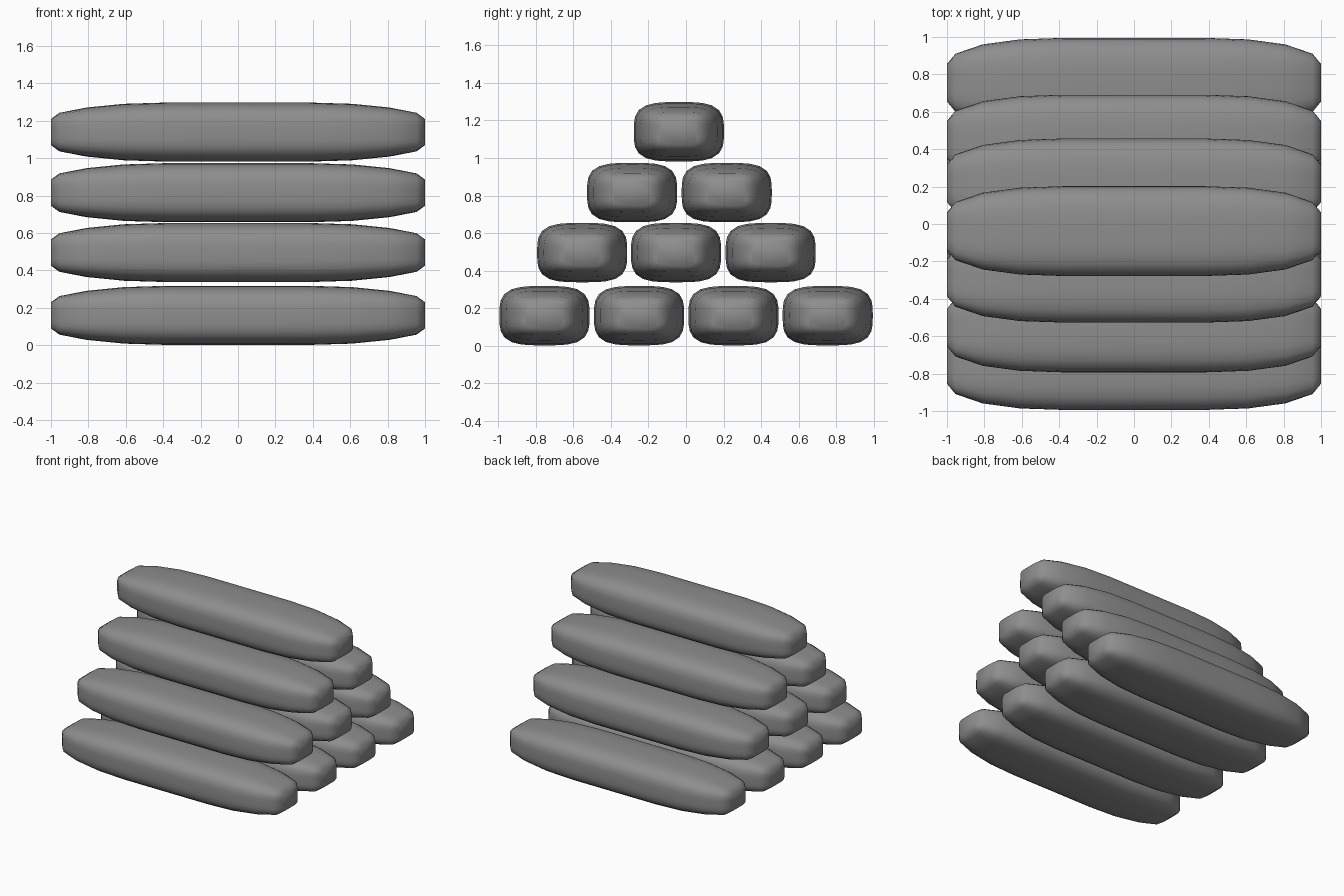
import bpy, bmesh
from math import sin, cos, tau

if "Cube" in bpy.data.objects:
    bpy.data.objects.remove(bpy.data.objects["Cube"])

# Along the length: x, half width, half height, squareness of the section
STATIONS = [(0.0, 0.240, 0.158, 3.5), (0.38, 0.240, 0.158, 3.5), (0.61, 0.232, 0.151, 3.5),
            (0.81, 0.205, 0.131, 3.6), (0.955, 0.155, 0.103, 4.5), (1.0, 0.10, 0.070, 8.0)]
SIDES = 32


def ring(bm, x, w, h, n):
    """Rounded-rectangle cross-section as a superellipse."""
    verts = []
    for i in range(SIDES):
        a = tau * (i + 0.5) / SIDES
        c, s = cos(a), sin(a)
        r = (abs(c) ** n + abs(s) ** n) ** (-1 / n)
        verts.append(bm.verts.new((x, w * r * c, h * r * s)))
    return verts


def sack_mesh():
    bm = bmesh.new()
    stations = [(-x, w, h, n) for x, w, h, n in reversed(STATIONS[1:])] + STATIONS
    rings = [ring(bm, *st) for st in stations]
    for a, b in zip(rings, rings[1:]):
        for i in range(SIDES):
            j = (i + 1) % SIDES
            bm.faces.new((a[i], a[j], b[j], b[i]))
    # Flat end caps
    bm.faces.new(rings[0])
    bm.faces.new(rings[-1])
    bmesh.ops.recalc_face_normals(bm, faces=bm.faces)
    for f in bm.faces:
        f.smooth = True
    me = bpy.data.meshes.new("sack")
    bm.to_mesh(me)
    bm.free()
    return me


# Rows of the stack: height of centre, y centres
ROWS = [(0.160, (-0.754, -0.25, 0.253, 0.755)),
        (0.496, (-0.553, -0.053, 0.451)),
        (0.816, (-0.287, 0.217)),
        (1.140, (-0.038,))]

dark_grey = bpy.data.materials.new("dark_grey")
dark_grey.diffuse_color = (0.27, 0.27, 0.27, 1)
dark_grey.use_nodes = True
dark_grey.node_tree.nodes["Principled BSDF"].inputs["Base Color"].default_value = dark_grey.diffuse_color
mesh = sack_mesh()
mesh.materials.append(dark_grey)
for r, (z, ys) in enumerate(ROWS, 1):
    for c, y in enumerate(ys, 1):
        ob = bpy.data.objects.new(f"sack_row{r}_{c}", mesh)
        ob.location = (0, y, z)
        bpy.context.collection.objects.link(ob)
